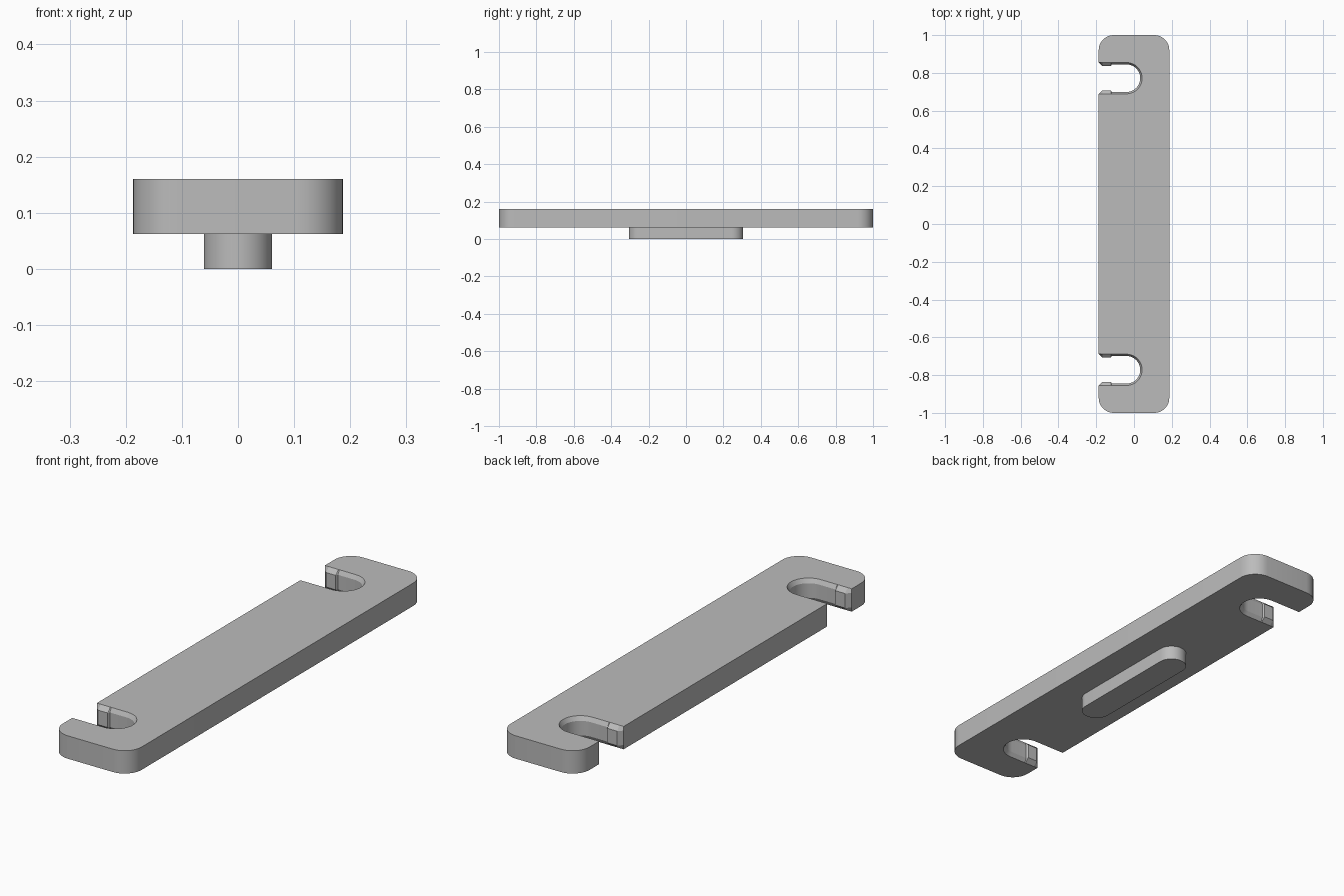
import bpy, bmesh, math

cube = bpy.data.objects.get("Cube")
if cube:
    bpy.data.objects.remove(cube, do_unlink=True)

grey = bpy.data.materials.new("mid_grey")
grey.use_nodes = True
colour = (0.5, 0.5, 0.5, 1)
grey.diffuse_color = colour
grey.node_tree.nodes["Principled BSDF"].inputs["Base Color"].default_value = colour

HALF_W, HALF_L, CORNER = 0.187, 1.0, 0.08
BASE, TOP, CHAMFER = 0.062, 0.16, 0.018
SLOT_Y, SLOT_X = 0.772, -0.04
WIDE, INNER, LIP = 0.083, 0.073, 0.064


def arc(cx, cy, r, start, end, steps):
    """Points along an arc, angles in degrees."""
    angles = [math.radians(start + (end - start) * i / steps) for i in range(steps + 1)]
    return [(cx + r * math.cos(a), cy + r * math.sin(a)) for a in angles]


def slot(wall, lip):
    """Slot edge around y = 0, from the upper mouth round to the lower mouth."""
    mouth = [(-HALF_W, WIDE), (-0.168, lip), (-0.122, lip), (-0.118, wall)]
    return mouth + arc(SLOT_X, 0, wall, 90, -90, 20) + [(x, -y) for x, y in reversed(mouth)]


def plate_outline(wall, lip):
    """Counter-clockwise outline with both slots open on the right side."""
    cx, cy = HALF_W - CORNER, HALF_L - CORNER
    pts = arc(cx, -cy, CORNER, -90, 0, 10) + arc(cx, cy, CORNER, 0, 90, 10)
    pts += arc(-cx, cy, CORNER, 90, 180, 10)
    for side in (1, -1):
        pts += [(x, y + side * SLOT_Y) for x, y in slot(wall, lip)]
    return pts + arc(-cx, -cy, CORNER, 180, 270, 10)


def loft(name, layers):
    """Join matching outlines stacked in z and cap both ends."""
    bm = bmesh.new()
    rings = [[bm.verts.new((x, y, z)) for x, y in pts] for z, pts in layers]
    for low, high in zip(rings, rings[1:]):
        for i in range(len(low)):
            j = (i + 1) % len(low)
            bm.faces.new((low[i], low[j], high[j], high[i]))
    bm.faces.new(list(reversed(rings[0])))
    bm.faces.new(rings[-1])
    bmesh.ops.recalc_face_normals(bm, faces=bm.faces)
    mesh = bpy.data.meshes.new(name)
    bm.to_mesh(mesh)
    bm.free()
    mesh.materials.append(grey)
    obj = bpy.data.objects.new(name, mesh)
    bpy.context.collection.objects.link(obj)
    bpy.ops.object.select_all(action='DESELECT')
    obj.select_set(True)
    bpy.context.view_layer.objects.active = obj
    bpy.ops.object.shade_smooth_by_angle(angle=math.radians(20))
    return obj


# Slotted plate, with chamfered slot rims and snap lips at the mouths
rim = plate_outline(WIDE, WIDE)
wall = plate_outline(INNER, LIP)
loft("slotted_plate", [(BASE, rim), (BASE + CHAMFER, wall), (TOP - CHAMFER, wall), (TOP, rim)])

# Rounded locating key under the plate
KEY_R, KEY_L = 0.061, 0.306
key = arc(0, KEY_L - KEY_R, KEY_R, 0, 180, 20) + arc(0, KEY_R - KEY_L, KEY_R, 180, 360, 20)
loft("locating_key", [(0, key), (BASE, key)])
